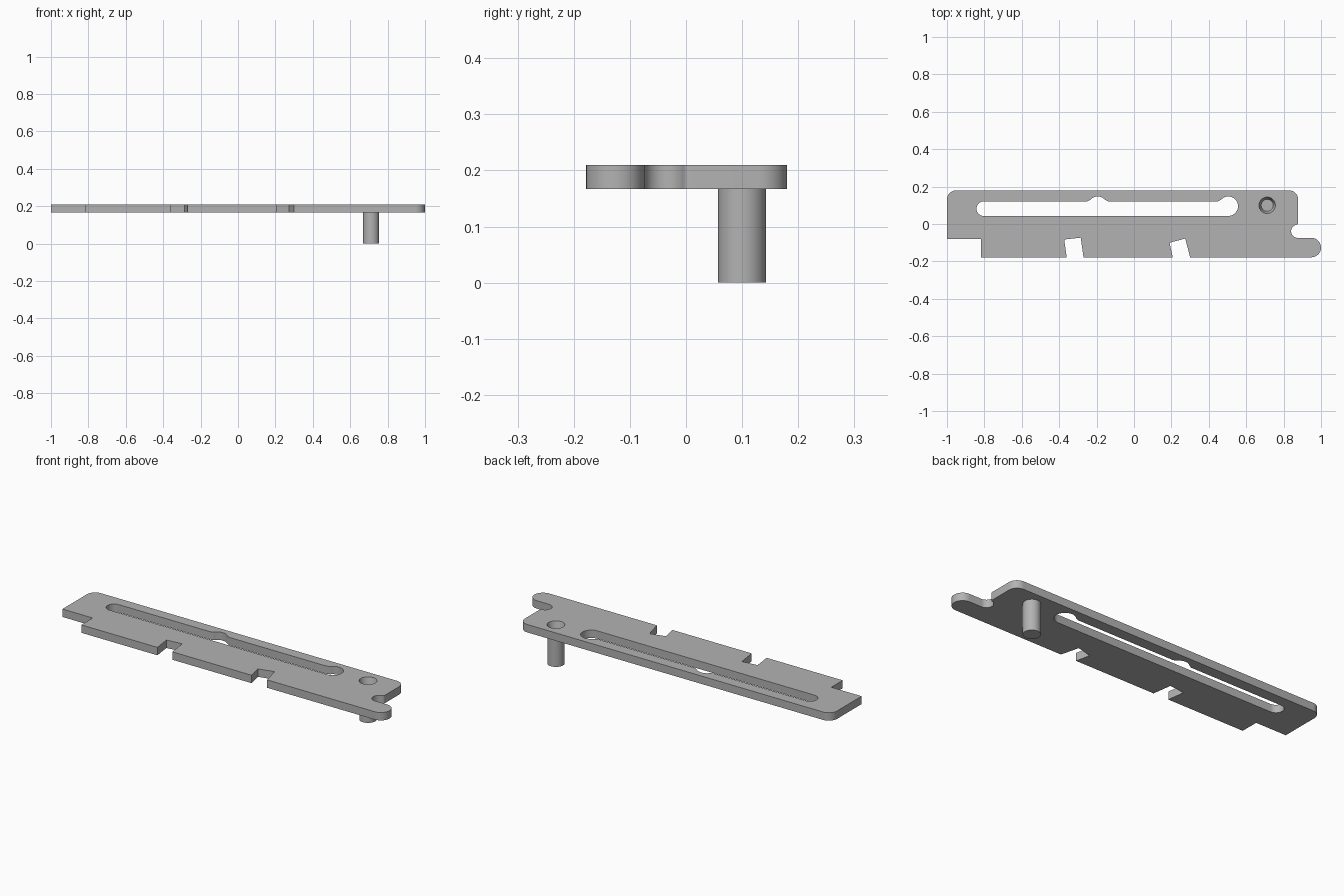
import bpy, bmesh
from math import sin, cos, radians, tau

cube = bpy.data.objects.get("Cube")
if cube:
    bpy.data.objects.remove(cube, do_unlink=True)

Z_LOW, Z_TOP = 0.167, 0.21
PIN_X, PIN_Y = 0.712, 0.1

steel = bpy.data.materials.new("grey metal")
steel.use_nodes = True
steel.diffuse_color = (0.45, 0.45, 0.45, 1)
steel.node_tree.nodes["Principled BSDF"].inputs["Base Color"].default_value = steel.diffuse_color


def arc(x, y, r, start, end, steps=12):
    """Points on an arc, angles in degrees."""
    angles = [radians(start + (end - start) * i / steps) for i in range(steps + 1)]
    return [(x + r * cos(a), y + r * sin(a)) for a in angles]


def circle(x, y, r, n=32):
    return [(x + r * cos(tau * i / n), y + r * sin(tau * i / n)) for i in range(n)]


def build(name, loops):
    """Solid from pairs of matching lower and upper loops; the first is the rim, others are holes."""
    bm = bmesh.new()
    caps = ([], [])
    for low, high in loops:
        rings = [[bm.verts.new((x, y, z)) for x, y in pts] for pts, z in (low, high)]
        n = len(rings[0])
        for i in range(n):
            j = (i + 1) % n
            bm.faces.new((rings[0][i], rings[0][j], rings[1][j], rings[1][i]))
        for cap, ring in zip(caps, rings):
            cap += [bm.edges.get((ring[i], ring[(i + 1) % n])) for i in range(n)]
    for cap in caps:
        bmesh.ops.triangle_fill(bm, edges=cap, use_beauty=True)
    bmesh.ops.recalc_face_normals(bm, faces=bm.faces)
    mesh = bpy.data.meshes.new(name)
    bm.to_mesh(mesh)
    bm.free()
    mesh.materials.append(steel)
    obj = bpy.data.objects.new(name, mesh)
    bpy.context.collection.objects.link(obj)
    bpy.ops.object.select_all(action="DESELECT")
    obj.select_set(True)
    bpy.context.view_layer.objects.active = obj
    bpy.ops.object.shade_smooth_by_angle(angle=radians(30))
    return obj


# Plate outline, counter-clockwise from the stepped left end
outline = [(-1, -0.08), (-0.818, -0.08), (-0.818, -0.178)]
# Two slanted notches in the front edge
outline += [(-0.36, -0.178), (-0.373, -0.083), (-0.285, -0.073), (-0.27, -0.178)]
outline += [(0.207, -0.178), (0.19, -0.1), (0.274, -0.078), (0.3, -0.178)]
# Rounded hook, its throat and the rounded back corners
outline += arc(0.948, -0.126, 0.052, -90, 90, 20)
outline += arc(0.875, -0.039, 0.035, 270, 100, 16)
outline += arc(0.868, 0.006, 0.01, -80, 0, 5)
outline += arc(0.828, 0.13, 0.05, 0, 90)
outline += arc(-0.95, 0.13, 0.05, 90, 180)

# Long slot with a bulge in the middle and a wider right end
slot = arc(-0.803, 0.082, 0.039, 90, 270, 16)
slot += arc(0.504, 0.095, 0.052, -90, 140, 24) + [(0.448, 0.121)]
slot += [(-0.138, 0.121)] + arc(-0.194, 0.095, 0.052, 40, 140) + [(-0.25, 0.121)]

# Plate, with a tapered socket above the pin
build("plate", [
    ((outline, Z_LOW), (outline, Z_TOP)),
    ((slot, Z_LOW), (slot, Z_TOP)),
    ((circle(PIN_X, PIN_Y, 0.032), Z_LOW), (circle(PIN_X, PIN_Y, 0.044), Z_TOP)),
])

# Pin hanging below the plate
shaft = circle(PIN_X, PIN_Y, 0.043)
build("pin", [((shaft, 0), (shaft, Z_LOW))])
